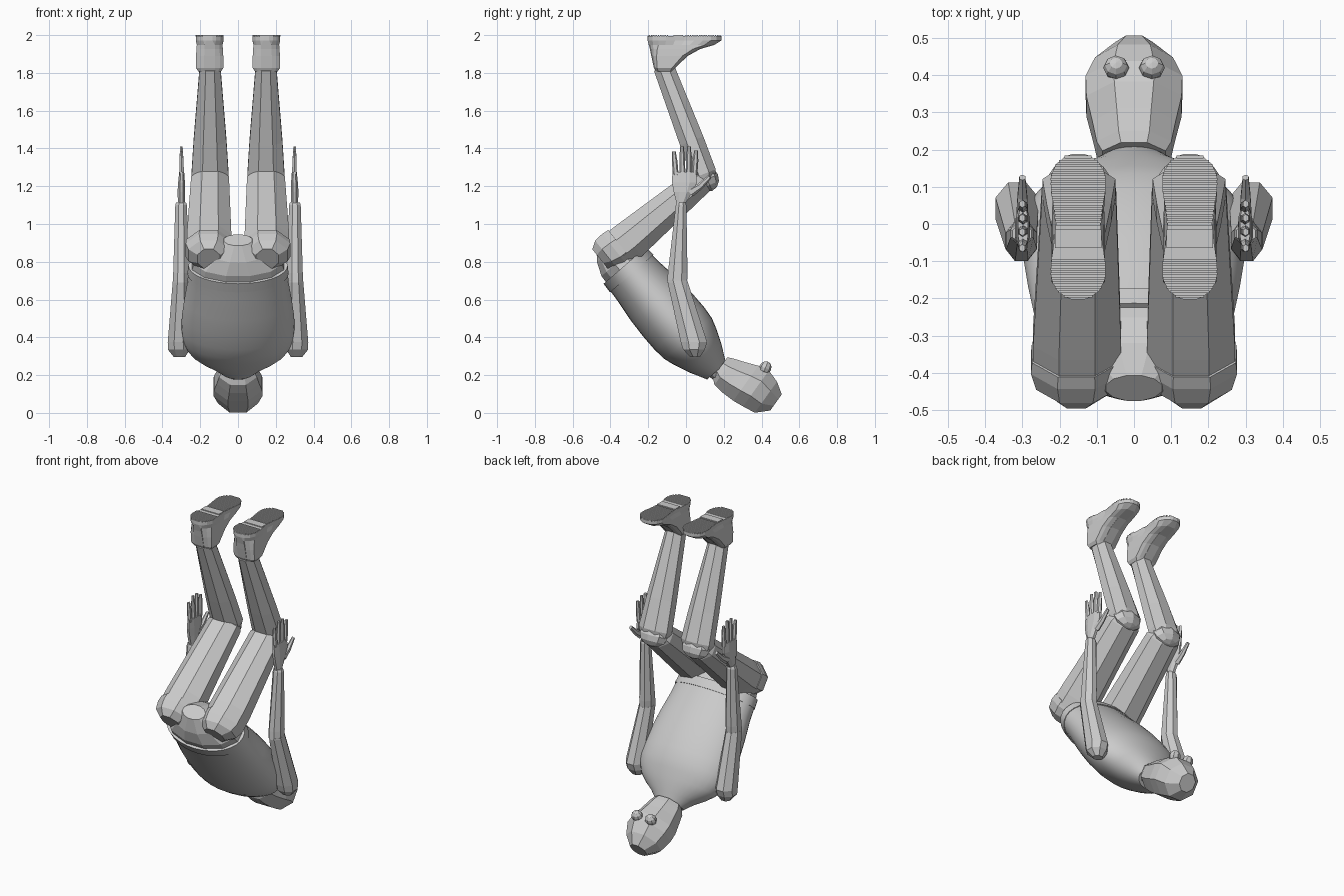
import bpy, bmesh, math
from mathutils import Vector, Matrix

if "Cube" in bpy.data.objects:
    bpy.data.objects.remove(bpy.data.objects["Cube"], do_unlink=True)

gray = bpy.data.materials.new("plain_gray")
gray.use_nodes = True
gray.diffuse_color = (0.6, 0.6, 0.6, 1)
gray.node_tree.nodes["Principled BSDF"].inputs["Base Color"].default_value = (0.6, 0.6, 0.6, 1)


def finish(name, bm, smooth=False):
    bmesh.ops.recalc_face_normals(bm, faces=bm.faces)
    mesh = bpy.data.meshes.new(name)
    bm.to_mesh(mesh)
    bm.free()
    mesh.materials.append(gray)
    for p in mesh.polygons:
        p.use_smooth = smooth and len(p.vertices) == 4
    ob = bpy.data.objects.new(name, mesh)
    bpy.context.collection.objects.link(ob)


def skin(name, rings, smooth=False):
    """Bridge a list of point rings and cap both ends."""
    bm = bmesh.new()
    loops = [[bm.verts.new(p) for p in r] for r in rings]
    n = len(loops[0])
    for a, b in zip(loops, loops[1:]):
        for i in range(n):
            j = (i + 1) % n
            bm.faces.new((a[i], a[j], b[j], b[i]))
    bm.faces.new(loops[0])
    bm.faces.new(loops[-1])
    finish(name, bm, smooth)


def tube(name, stations, depth=(1, 0), seg=8, turn=0.5, smooth=False):
    """Stations are (x, y, z, half width, half depth); depth is a y,z direction."""
    d = Vector((0, *depth)).normalized()
    grow = 1 / math.cos(math.pi / seg) if turn else 1
    rings = []
    for x, y, z, w, t in stations:
        angles = [(i + turn) * math.tau / seg for i in range(seg)]
        rings.append([Vector((x, y, z)) + grow * (Vector((w * math.cos(a), 0, 0)) + d * t * math.sin(a))
                      for a in angles])
    skin(name, rings, smooth)


def ball(name, centre, size, tilt):
    bm = bmesh.new()
    m = Matrix.Translation(centre) @ Matrix.Rotation(tilt, 4, 'X') @ Matrix.Diagonal((*size, 1))
    bmesh.ops.create_uvsphere(bm, u_segments=8, v_segments=6, radius=1, matrix=m)
    finish(name, bm)


# Trunk: rings along a tilted axis, given as (distance, half width, half depth)
def along(origin, axis, profile):
    return [(0, origin[0] + axis[0] * s, origin[1] + axis[1] * s, w, t) for s, w, t in profile]


hip, spine, back = (-0.31, 0.764), (0.655, -0.755), (0.755, 0.655)
tube("torso", along(hip, spine, [
    (0, .262, .144), (.1, .268, .152), (.22, .285, .167), (.33, .297, .173), (.42, .3, .173),
    (.49, .295, .166), (.54, .28, .15), (.59, .25, .13), (.63, .205, .113), (.67, .145, .092),
    (.72, .09, .066)]), back, 32, 0, True)
tube("waistband", along(hip, spine, [(-.022, .263, .148), (.035, .268, .152)]), back, 32, 0, True)
tube("pelvis", along(hip, spine, [(.01, .25, .135), (-.06, .235, .13), (-.13, .16, .1),
     (-.2, .075, .045)]), back, 12)
tube("neck", along((0.13, 0.26), (.81, -.58), [(0, .08, .06), (.1, .08, .06)]), (.58, .81), 12)

# Head: flat faceted rings as (distance, low, high, half width)
crown, face = Vector((0, .81, -.58)), Vector((0, .58, .81))
head = []
for s, lo, hi, w in [(0, -.065, .067, .085), (.03, -.092, .08, .1), (.09, -.1, .1, .112),
                     (.16, -.102, .126, .128), (.22, -.096, .138, .13), (.29, -.087, .115, .105),
                     (.35, -.03, .075, .05)]:
    c = Vector((0, .18, .24)) + crown * s + face * (lo + hi) / 2
    head.append((0, c.y, c.z, w, (hi - lo) / 2))
tube("head", head, (.58, .81))


def sole_width(y):
    """Half width of the shoe sole, rounded at the ends and pinched at the waist."""
    r = 0.075
    end = max(y - .115, -.13 - y)
    if end > 0:
        return math.sqrt(max(0, r * r - end * end))
    return r - .014 * math.sin(math.pi * (y + .13) / .245) ** 2


def mirrored(x, z, half):
    return [(x + w, y, z) for y, w in half] + [(x - w, y, z) for y, w in reversed(half)]


def sole_ring(x, z):
    ys = [-.0075 - .196 * math.cos(math.pi * i / 12) for i in range(13)]
    return mirrored(x, z, [(y, max(.012, sole_width(y))) for y in ys])


def shoe_ring(x, z, heel, toe, w):
    """Ring matching the sole ring's point order, with flattened sides."""
    half = []
    for i in range(13):
        a = math.pi * i / 12
        half.append((heel + (toe - heel) * (1 - math.cos(a)) / 2, w * max(.4, min(1, 1.5 * math.sin(a)))))
    return mirrored(x, z, half)


for side, s in (("left", 1), ("right", -1)):
    # Leg
    x = s * .148
    tube(side + "_hip_joint", [(s * .155, -.345, .884, .119, .107), (s * .155, -.375, .862, .122, .11),
         (s * .155, -.42, .835, .108, .098), (s * .155, -.455, .815, .06, .066)], (-.62, .78))
    tube(side + "_thigh", [(s * .153, -.36, .866, .118, .106), (s * .153, -.3, .912, .118, .106),
         (x, .077, 1.23, .1, .074), (x, .1, 1.245, .085, .05)], (-.62, .78))
    ball(side + "_knee", (x, .112, 1.238), (.095, .062, .068), .4)
    tube(side + "_shin", [(x, .11, 1.21, .08, .045), (x, .095, 1.265, .098, .067),
         (x, .03, 1.44, .087, .066), (x, -.118, 1.83, .055, .055)], (.93, .36))

    # Shoe with a ridged sole
    xs = s * .15
    skin(side + "_shoe", [
        shoe_ring(xs, 1.808, -.16, -.07, .06), shoe_ring(xs, 1.826, -.17, -.058, .072),
        shoe_ring(xs, 1.89, -.184, .01, .072), shoe_ring(xs, 1.926, -.191, .075, .07),
        shoe_ring(xs, 1.948, -.197, .15, .068), sole_ring(xs, 1.972), sole_ring(xs, 1.995)])
    bm = bmesh.new()
    rows = [.18 - .012 * i for i in range(16)] + [-.098 - .012 * i for i in range(9)]
    for y in rows + [-.04]:
        length = .05 if y == -.04 else .007
        m = Matrix.Translation((xs, y, 1.996)) @ Matrix.Diagonal((2 * sole_width(y) - .002, length, .008, 1))
        bmesh.ops.create_cube(bm, size=1, matrix=m)
    finish(side + "_sole_ridges", bm)

    # Arm
    tube(side + "_upper_arm", [(s * .31, .048, .296, .03, .025), (s * .313, .042, .335, .058, .057),
         (s * .314, .042, .375, .058, .07), (s * .303, -.046, .70, .042, .053)])
    tube(side + "_forearm", [(s * .303, -.047, .69, .041, .053), (s * .302, -.044, .74, .041, .052),
         (s * .301, -.026, 1.1, .031, .028), (s * .301, -.026, 1.115, .026, .022)])
    tube(side + "_hand", [(s * .3, -.026, 1.11, .018, .024), (s * .3, -.015, 1.17, .02, .05),
         (s * .299, -.008, 1.22, .018, .066), (s * .298, -.008, 1.275, .013, .064)])
    for i, (y, tip) in enumerate([(-.06, 1.385), (-.02, 1.41), (.015, 1.41), (.05, 1.39)]):
        tube(f"{side}_finger_{i + 1}", [(s * .298, y * .9, 1.26, .012, .013),
             (s * .299, y, 1.33, .011, .013), (s * .3, y * 1.08, tip, .007, .009)], seg=6)
    tube(side + "_thumb", [(s * .3, .02, 1.165, .016, .022), (s * .3, .075, 1.2, .013, .015),
         (s * .3, .125, 1.25, .008, .01)], (.64, -.77), 6)

    # Eye
    ball(side + "_eye", (s * .048, .42, .238), (.035, .032, .036), -.4)
